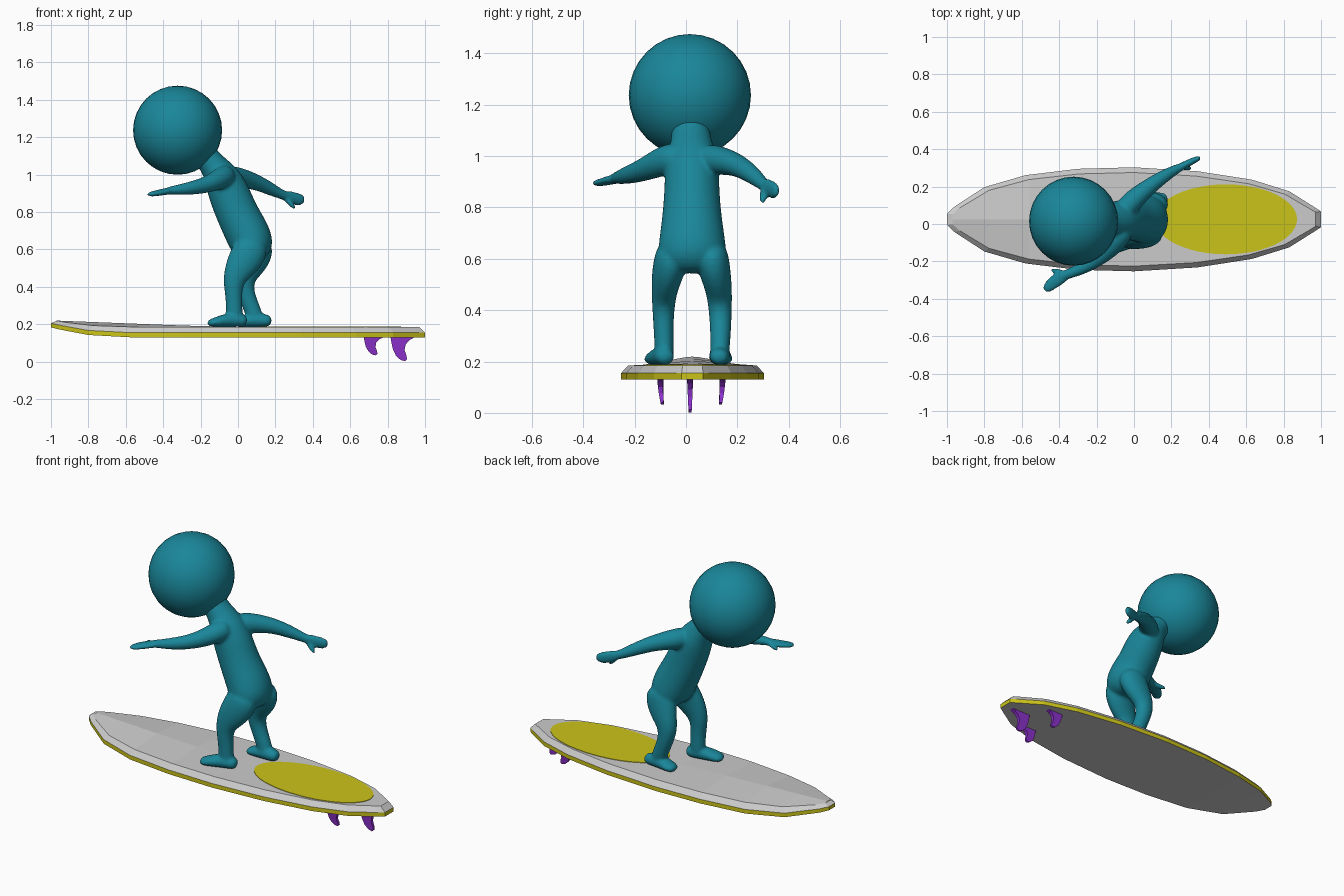
import bpy, bmesh, math
from mathutils import Vector

if "Cube" in bpy.data.objects:
    bpy.data.objects.remove(bpy.data.objects["Cube"])

CY = 0.025  # board centre line


def material(name, rgb):
    m = bpy.data.materials.new(name)
    m.diffuse_color = (*rgb, 1)
    m.use_nodes = True
    m.node_tree.nodes["Principled BSDF"].inputs["Base Color"].default_value = m.diffuse_color
    return m


YELLOW = material("yellow", (0.6, 0.55, 0.01))
TEAL = material("teal", (0.01, 0.24, 0.32))
PURPLE = material("purple", (0.26, 0.03, 0.6))


def make_object(name, bm, mat=None):
    me = bpy.data.meshes.new(name)
    bm.to_mesh(me)
    bm.free()
    ob = bpy.data.objects.new(name, me)
    bpy.context.collection.objects.link(ob)
    if mat:
        me.materials.append(mat)
    return ob


def lerp_table(table, x):
    for (x0, v0), (x1, v1) in zip(table, table[1:]):
        if x <= x1:
            return v0 + (v1 - v0) * max(0, (x - x0) / (x1 - x0))
    return table[-1][1]


# Board outline (x, half width) and nose lift
OUTLINE = [(-1, .03), (-.96, .068), (-.8, .172), (-.58, .236), (-.3, .27), (0, .278),
           (.34, .257), (.63, .212), (.83, .15), (.97, .062), (1, .042)]
LIFT = [(-1, .053), (-.95, .04), (-.8, .012), (-.6, 0), (1, 0)]


def board_ring(bm, scale_x, scale_w, z, lift):
    pts = [(x * scale_x, w * scale_w) for x, w in OUTLINE]
    loop = pts + [(x, -w) for x, w in reversed(pts)]
    return [bm.verts.new((x, CY + w, z + lift * lerp_table(LIFT, x))) for x, w in loop]


def bridge(bm, lo, hi):
    n = len(lo)
    for k in range(n):
        j = (k + 1) % n
        bm.faces.new((lo[k], hi[k], hi[j], lo[j]))


# Grey board: bottom, bevelled edge and deck
bm = bmesh.new()
bottom = board_ring(bm, 1, 1, .13, 1)
edge = board_ring(bm, 1, 1, .155, .95)
deck = board_ring(bm, .97, .9, .185, .7)
bridge(bm, edge, deck)
n = len(OUTLINE)
mid = []
for x, w in OUTLINE:
    z = .185 + max(0, (-.1 - .97 * x) / .87) * .034
    mid.append(bm.verts.new((.97 * x, CY, z)))
for i in range(n - 1):
    a, b = 2 * n - 1 - i, 2 * n - 2 - i
    bm.faces.new((bottom[i], bottom[i + 1], bottom[b], bottom[a]))
    bm.faces.new((mid[i], mid[i + 1], deck[i + 1], deck[i]))
    bm.faces.new((deck[a], deck[b], mid[i + 1], mid[i]))
make_object("board", bm)

# Yellow rail around the board
bm = bmesh.new()
bridge(bm, board_ring(bm, 1, 1, .13, 1), board_ring(bm, 1, 1, .155, .95))
make_object("board_rail", bm, YELLOW)

# Oval grip pad on the tail
bm = bmesh.new()
bmesh.ops.create_cone(bm, cap_ends=True, segments=48, radius1=1, radius2=1, depth=1)
bmesh.ops.scale(bm, vec=(.38, .187, .006), verts=bm.verts)
bmesh.ops.translate(bm, vec=(.492, CY, .185), verts=bm.verts)
make_object("grip_pad", bm, YELLOW)

# Three hooked fins
FIN = [(0, 0), (.04, .25), (.1, .52), (.22, .78), (.4, .95), (.58, 1), (.66, .92), (.63, .75),
       (.56, .55), (.6, .32), (.75, .14), (1, 0)]


def fin(name, x, y, width, height, tilt):
    bm = bmesh.new()
    rows = []
    for s in (-1, 1):
        rows.append([bm.verts.new((x + u * width,
                                   y + s * (.012 - .006 * v) + tilt * v * v,
                                   .133 - v * height)) for u, v in FIN])
    bm.faces.new(rows[0])
    bm.faces.new(rows[1][::-1])
    bridge(bm, rows[0], rows[1])
    bmesh.ops.recalc_face_normals(bm, faces=bm.faces)
    make_object(name, bm, PURPLE)


fin("centre_fin", .815, .016, .135, .131, 0)
fin("left_fin", .672, -.1, .112, .1, .008)
fin("right_fin", .672, .142, .112, .1, -.008)


def tube(bm, side, sections, seg=12):
    """Loft of ellipses: (x, y, z, half width along side, half depth)."""
    pts = [Vector(s[:3]) for s in sections]
    rings = []
    for i, s in enumerate(sections):
        t = (pts[min(i + 1, len(pts) - 1)] - pts[max(i - 1, 0)]).normalized()
        u = Vector(side)
        u = (u - t * u.dot(t)).normalized()
        v = t.cross(u)
        rings.append([bm.verts.new(pts[i] + 1.04 * (u * s[3] * math.cos(a) + v * s[4] * math.sin(a)))
                      for a in (2 * math.pi * k / seg for k in range(seg))])
    faces = [bm.faces.new(rings[0][::-1]), bm.faces.new(rings[-1])]
    for r0, r1 in zip(rings, rings[1:]):
        for k in range(seg):
            j = (k + 1) % seg
            faces.append(bm.faces.new((r0[k], r0[j], r1[j], r1[k])))


Y, Z = (0, 1, 0), (0, 0, 1)
bm = bmesh.new()
# Torso and neck
tube(bm, Y, [(.08, .024, .54, .09, .06), (.083, .024, .60, .137, .115), (.055, .024, .68, .128, .122),
             (-.005, .023, .79, .112, .112), (-.05, .023, .905, .106, .112),
             (-.088, .023, .99, .105, .097), (-.14, .02, 1.06, .075, .066),
             (-.2, .017, 1.13, .075, .07), (-.25, .015, 1.18, .07, .07)])
# Legs
tube(bm, Y, [(.09, -.045, .66, .06, .08), (.06, -.062, .58, .068, .098), (.01, -.082, .5, .054, .083),
             (-.028, -.088, .43, .045, .056), (-.022, -.088, .34, .039, .043),
             (-.02, -.085, .26, .038, .045), (-.015, -.085, .195, .036, .045)])
tube(bm, Y, [(.1, .095, .66, .06, .08), (.095, .105, .58, .066, .098), (.06, .125, .5, .054, .078),
             (.025, .133, .43, .047, .056), (.05, .135, .34, .042, .044),
             (.085, .133, .26, .038, .045), (.1, .13, .195, .036, .045)])
# Feet
tube(bm, Y, [(.05, -.08, .215, .032, .028), (.01, -.083, .222, .04, .037), (-.06, -.1, .222, .043, .038),
             (-.115, -.118, .211, .048, .027), (-.165, -.128, .203, .038, .018)])
tube(bm, Y, [(.182, .128, .213, .032, .026), (.14, .13, .222, .04, .037), (.07, .132, .222, .043, .038),
             (.02, .137, .211, .047, .027), (-.03, .14, .203, .038, .018)])
# Arms
tube(bm, Z, [(-.05, -.01, 1.0, .06, .06), (-.085, -.085, .985, .06, .06), (-.16, -.165, .945, .044, .044),
             (-.26, -.23, .925, .036, .036), (-.35, -.268, .915, .023, .026),
             (-.39, -.28, .912, .02, .026)])
tube(bm, Z, [(-.06, .06, .99, .06, .06), (-.01, .125, .985, .058, .058), (.08, .2, .968, .044, .044),
             (.17, .262, .925, .036, .034), (.235, .298, .892, .025, .024),
             (.27, .312, .88, .026, .02)])
# Hands and thumbs
tube(bm, Z, [(-.35, -.265, .914, .02, .026), (-.39, -.285, .909, .018, .036),
             (-.435, -.315, .9, .016, .037), (-.483, -.36, .892, .012, .024)])
tube(bm, Z, [(-.36, -.265, .912, .015, .016), (-.4, -.255, .905, .014, .015),
             (-.45, -.242, .895, .012, .012)], 8)
tube(bm, Z, [(.235, .298, .892, .024, .022), (.275, .318, .878, .035, .019),
             (.315, .338, .868, .036, .018), (.36, .358, .862, .026, .013)])
tube(bm, Z, [(.25, .305, .88, .016, .016), (.275, .3, .85, .015, .015),
             (.31, .298, .815, .013, .013)], 8)
body = make_object("body", bm, TEAL)
sub = body.modifiers.new("round", "SUBSURF")
sub.levels = sub.render_levels = 2
fuse = body.modifiers.new("fuse", "REMESH")
fuse.mode = "VOXEL"
fuse.voxel_size = .009
fuse.use_smooth_shade = True
relax = body.modifiers.new("relax", "SMOOTH")
relax.factor = .5
relax.iterations = 5

# Round head
bpy.ops.mesh.primitive_uv_sphere_add(segments=32, ring_count=16, radius=.238, location=(-.323, .015, 1.237))
head = bpy.context.object
head.name = "head"
head.data.materials.append(TEAL)
bpy.ops.object.shade_smooth()
